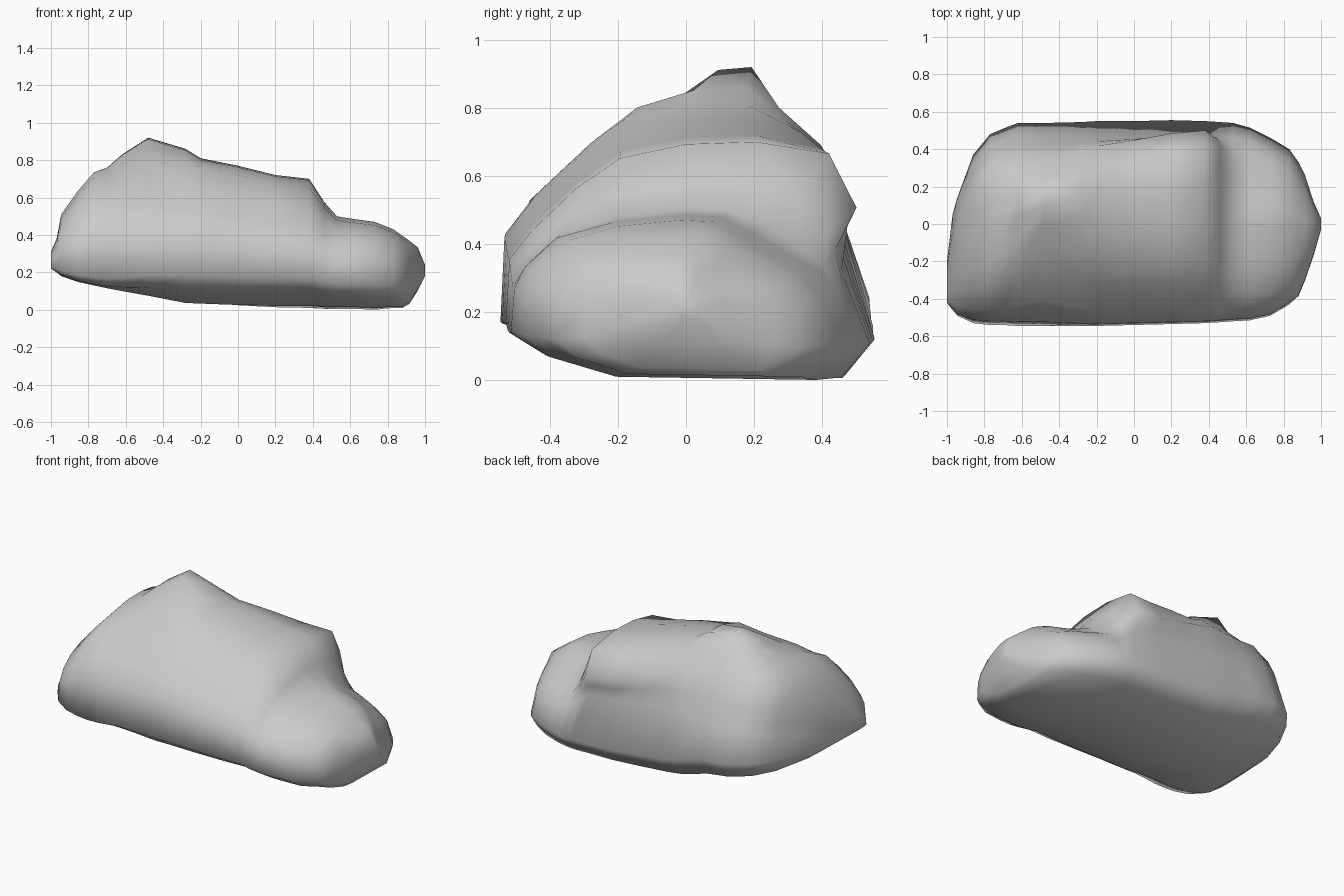
import bpy, bmesh, math

# Envelope along the length: x, front y, back y, bottom z, top z
ENVELOPE = [
    (-1.00, -.42, -.20, .22, .31), (-.97, -.46, .05, .20, .38),
    (-.945, -.49, .14, .18, .51), (-.86, -.53, .37, .15, .63),
    (-.77, -.54, .48, .13, .735), (-.70, -.54, .51, .115, .76), (-.62, -.545, .54, .10, .83),
    (-.48, -.545, .54, .075, .92), (-.28, -.545, .545, .03, .86),
    (-.20, -.545, .55, .025, .81), (.00, -.54, .55, .015, .77),
    (.20, -.535, .555, .01, .72), (.38, -.53, .55, .01, .70),
    (.46, -.525, .545, .005, .58), (.53, -.52, .54, .005, .50), (.62, -.515, .515, .005, .485),
    (.73, -.49, .46, .00, .47), (.83, -.43, .40, .01, .43),
    (.88, -.385, .33, .01, .395), (.915, -.30, .26, .03, .37), (.96, -.17, .12, .10, .335),
    (1.00, -.03, .03, .18, .24),
]

# Cross-sections as fractions of the envelope (across, up), starting low on the front
END = [(0, .07), (.02, .45), (.08, .66), (.2, .85), (.33, .95), (.5, 1),
       (.64, 1), (.74, .98), (.83, .91), (.89, .72), (.94, .48), (1, .2),
       (.93, .03), (.35, 0), (.1, .01)]
PEAK = [(0, .13), (.02, .42), (.13, .57), (.39, .85), (.5, .895), (.59, .99),
        (.68, 1), (.72, .89), (.825, .75), (.89, .58), (.94, .42), (1, .18),
        (.92, .03), (.3, 0), (.1, .05)]
MID = [(0, .2), (.01, .5), (.08, .63), (.2, .79), (.33, .94), (.5, .99),
       (.66, 1), (.76, .94), (.875, .81), (.9, .68), (.92, .55), (1, .17),
       (.92, .02), (.3, .01), (.1, .1)]
LEDGE = [(0, .23), (.01, .5), (.07, .62), (.19, .8), (.31, .93), (.49, .99),
         (.68, 1), (.88, .95), (.955, .72), (.93, .64), (.91, .55), (1, .15),
         (.92, 0), (.3, .02), (.1, .13)]
TOE = [(0, .28), (.01, .55), (.04, .68), (.13, .86), (.3, .96), (.5, 1),
       (.6, .99), (.68, .9), (.78, .77), (.86, .68), (.93, .54), (1, .22),
       (.92, 0), (.3, .02), (.1, .14)]
STATIONS = [(-1.1, END), (-.74, END), (-.48, PEAK), (-.22, MID), (.34, LEDGE),
            (.39, LEDGE), (.56, TOE), (1.1, TOE)]


def lerp(a, b, t):
    return a + (b - a) * t


def section(x):
    """Blend the two neighbouring cross-sections."""
    for (x0, s0), (x1, s1) in zip(STATIONS, STATIONS[1:]):
        if x <= x1:
            t = (x - x0) / (x1 - x0)
            return [(lerp(a[0], b[0], t), lerp(a[1], b[1], t)) for a, b in zip(s0, s1)]


# Boulder: loft the blended sections through the envelope
bm = bmesh.new()
rings = []
for x, y0, y1, z0, z1 in ENVELOPE:
    rings.append([bm.verts.new((x, lerp(y0, y1, u), lerp(z0, z1, v))) for u, v in section(x)])
n = len(PEAK)
for a, b in zip(rings, rings[1:]):
    for i in range(n):
        j = (i + 1) % n
        bm.faces.new((a[i], a[j], b[j], b[i]))

# Close both ends
bm.faces.new(rings[0])
bm.faces.new(rings[-1])
bmesh.ops.recalc_face_normals(bm, faces=bm.faces)
bmesh.ops.triangulate(bm, faces=[f for f in bm.faces if len(f.verts) > 4])

mesh = bpy.data.meshes.new("boulder")
bm.to_mesh(mesh)
bm.free()
boulder = bpy.data.objects.new("boulder", mesh)
bpy.context.collection.objects.link(boulder)
bpy.context.view_layer.objects.active = boulder
boulder.select_set(True)
bpy.ops.object.shade_smooth_by_angle(angle=math.radians(75))
